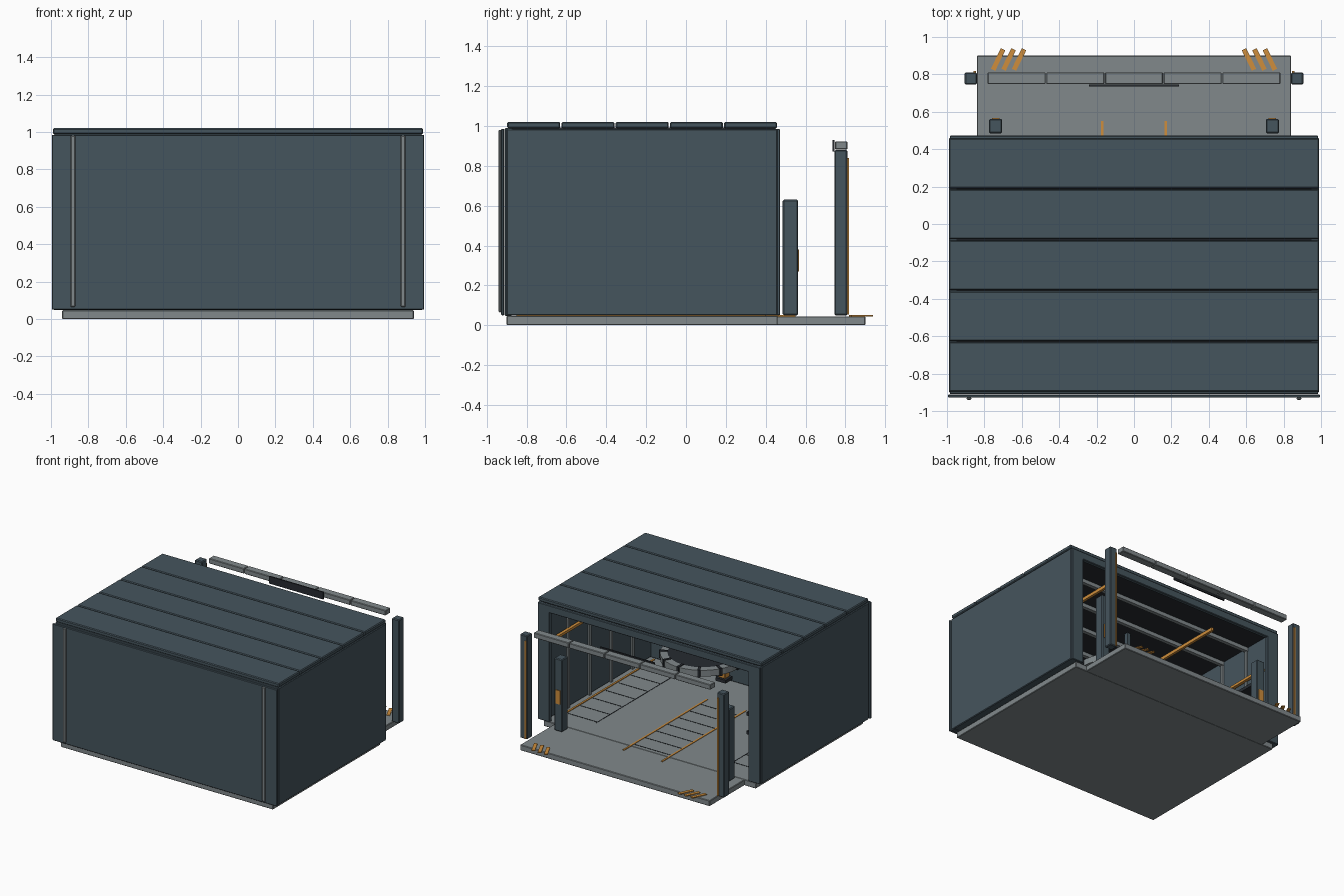
import bpy, bmesh, math
from mathutils import Matrix

cube = bpy.data.objects.get("Cube")
if cube:
    bpy.data.objects.remove(cube, do_unlink=True)


def material(name, rgb):
    m = bpy.data.materials.new(name)
    m.use_nodes = True
    m.diffuse_color = (*rgb, 1)
    m.node_tree.nodes["Principled BSDF"].inputs["Base Color"].default_value = (*rgb, 1)
    return m


SLATE = material("slate panel", (0.06, 0.09, 0.11))
GRAY = material("floor gray", (0.22, 0.25, 0.26))
ORANGE = material("safety orange", (0.62, 0.27, 0.045))
DARK = material("dark metal", (0.02, 0.024, 0.03))


def finish(name, bm, mat, bevel=0):
    mesh = bpy.data.meshes.new(name)
    bm.to_mesh(mesh)
    bm.free()
    mesh.materials.append(mat)
    ob = bpy.data.objects.new(name, mesh)
    bpy.context.collection.objects.link(ob)
    if bevel:
        mod = ob.modifiers.new("Bevel", "BEVEL")
        mod.width = bevel
        mod.segments = 1
    return ob


def box(name, mat, x, y, z, bevel=0, turn=0):
    """Box from (min, max) ranges, optionally turned about z."""
    bm = bmesh.new()
    size = [r[1] - r[0] for r in (x, y, z)]
    mid = [sum(r) / 2 for r in (x, y, z)]
    bmesh.ops.create_cube(bm, size=1, matrix=Matrix.Translation(mid)
                          @ Matrix.Rotation(turn, 4, "Z") @ Matrix.Diagonal((*size, 1)))
    return finish(name, bm, mat, bevel)


def pair(name, mat, x, y, z, bevel=0, turn=0):
    """The same box on both sides of the centre."""
    box("left_" + name, mat, x, y, z, bevel, turn)
    box("right_" + name, mat, (-x[1], -x[0]), y, z, bevel, -turn)


# Floor and apron
box("floor_slab", GRAY, (-.94, .94), (-.9, .46), (0, .047), .004)
box("apron", GRAY, (-.84, .84), (.455, .9), (0, .045), .004)

# Shell
pair("side_wall", SLATE, (.92, .99), (-.9, .46), (.05, .985), .005)
box("front_wall", SLATE, (-.985, .985), (-.91, -.87), (.047, .99), .005)
box("front_panel", SLATE, (-.995, .995), (-.928, -.912), (.05, .985), .004)
pair("front_rib", GRAY, (.87, .895), (-.94, -.926), (.065, .98), .004)
box("ceiling", DARK, (-.95, .95), (-.89, .45), (.965, .992))
PANELS = 5
step = 1.36 / PANELS
for i in range(PANELS):
    y = -.9 + i * step
    box(f"roof_panel_{i + 1}", SLATE, (-.99, .99), (y + .003, y + step - .003), (.988, 1.02), .006)
    if i:
        box(f"ceiling_beam_{i}", GRAY, (-.92, .92), (y - .015, y + .015), (.935, .966))
        pair(f"wall_rib_{i}", GRAY, (.905, .922), (y - .01, y + .01), (.05, .95))

# Opening frame
pair("frame_post", SLATE, (.88, .985), (.44, .472), (.05, .965), .004)
box("frame_lintel", SLATE, (-.985, .985), (.44, .472), (.925, .985), .004)

# Orange rails and floor lines
pair("wall_rail", ORANGE, (.885, .91), (-.85, .4), (.675, .695))
pair("wall_base_line", ORANGE, (.87, .885), (-.85, .4), (.047, .053))
pair("ceiling_rail", ORANGE, (.49, .51), (-.65, .3), (.91, .936))
pair("lane_line", ORANGE, (.163, .177), (-.51, .55), (.044, .051))
for i in range(7):
    y = -.42 + i * .14
    box(f"lane_rung_{i + 1}", DARK, (-.163, .163), (y, y + .006), (.045, .049))
    y = -.7 + i * .16
    pair(f"bay_rung_{i + 1}", DARK, (.6, .86), (y, y + .006), (.045, .049))
pair("bay_line", DARK, (.597, .603), (-.75, .28), (.045, .049))

# Overhead ring with hub, segments, hangers and clamps
RING_Y = -.21
bm = bmesh.new()
bmesh.ops.create_circle(bm, segments=32, radius=.31, matrix=Matrix.Translation((0, RING_Y, .56)))
ring_edges = list(bm.edges)
inner = bmesh.ops.extrude_edge_only(bm, edges=ring_edges)["geom"]
for v in (g for g in inner if isinstance(g, bmesh.types.BMVert)):
    v.co.x *= .82
    v.co.y = RING_Y + (v.co.y - RING_Y) * .82
solid = finish("ring", bm, GRAY).modifiers.new("Solidify", "SOLIDIFY")
solid.thickness = .05
solid.offset = 0
bm = bmesh.new()
bmesh.ops.create_cone(bm, cap_ends=True, segments=32, radius1=.255, radius2=.255, depth=.03,
                      matrix=Matrix.Translation((0, RING_Y, .57)))
finish("ring_hub", bm, DARK)
for i in range(12):
    a = math.tau * i / 12
    x, y = .285 * math.cos(a), RING_Y + .285 * math.sin(a)
    box(f"ring_segment_{i + 1}", DARK, (x - .033, x + .033), (y - .01, y + .01), (.53, .59), 0, a)
pair("ring_hanger", SLATE, (.1, .13), (RING_Y - .015, RING_Y + .015), (.56, .97))
pair("clamp", ORANGE, (.16, .22), (RING_Y - .03, RING_Y + .03), (.44, .555), .005)
pair("clamp_pad", DARK, (.145, .235), (RING_Y - .045, RING_Y + .045), (.415, .44))

# Side shelves
for i, z in enumerate((.37, .52)):
    box(f"shelf_{i + 1}", DARK, (-.92, -.8), (.22, .38), (z, z + .025))

# Short posts
pair("short_post", SLATE, (.705, .775), (.485, .562), (.05, .63), .006)
pair("short_post_plate", ORANGE, (.72, .76), (.56, .568), (.27, .38))

# Tall posts
pair("tall_post", SLATE, (.84, .905), (.745, .81), (.05, .88), .006)
pair("tall_post_strip", ORANGE, (.846, .858), (.809, .817), (.055, .84))

# Overhead bar and its plate
for i in range(5):
    x = -.785 + i * .314
    box(f"overhead_bar_{i + 1}", GRAY, (x + .002, x + .312), (.748, .81), (.882, .923), .004)
box("overhead_plate", DARK, (-.24, .24), (.735, .746), (.872, .93))

# Slanted hazard stripes
for i in range(3):
    x = .615 + i * .056
    pair(f"hazard_stripe_{i + 1}", ORANGE, (x - .013, x + .013), (.818, .94), (.044, .051), 0,
         math.radians(26))
